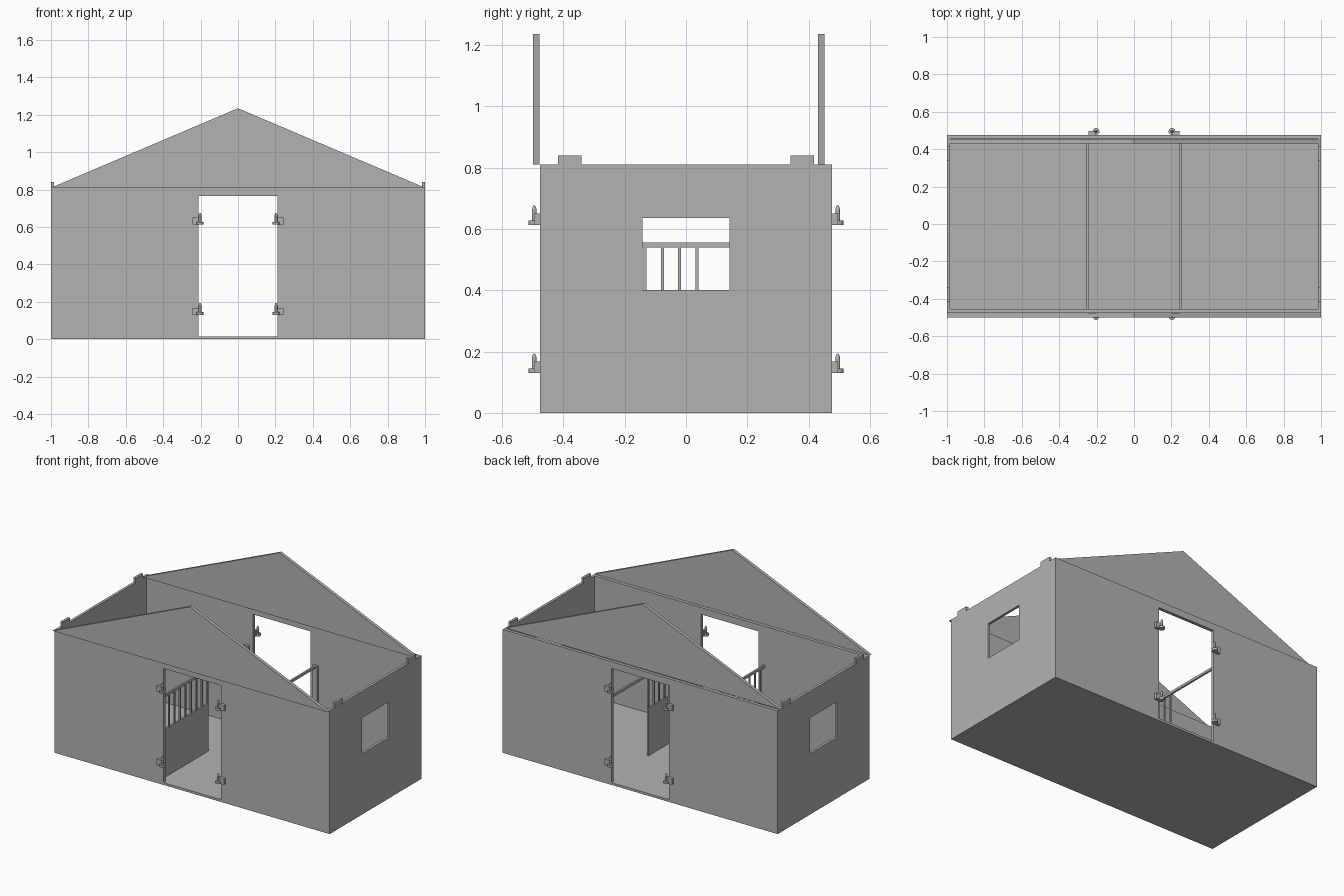
import bpy, bmesh
from mathutils import Vector

cube = bpy.data.objects.get("Cube")
if cube:
    bpy.data.objects.remove(cube, do_unlink=True)

grey = bpy.data.materials.new("plain_grey")
grey.use_nodes = True
colour = (0.45, 0.45, 0.45, 1)
grey.diffuse_color = colour
grey.node_tree.nodes["Principled BSDF"].inputs["Base Color"].default_value = colour


def finish(name, bm):
    bmesh.ops.recalc_face_normals(bm, faces=bm.faces)
    mesh = bpy.data.meshes.new(name)
    bm.to_mesh(mesh)
    bm.free()
    mesh.materials.append(grey)
    obj = bpy.data.objects.new(name, mesh)
    bpy.context.collection.objects.link(obj)
    return obj


def slab(name, points, faces, thickness):
    """Extrude a flat set of faces along a vector."""
    bm = bmesh.new()
    verts = [bm.verts.new(p) for p in points]
    flat = [bm.faces.new([verts[i] for i in f]) for f in faces]
    new = bmesh.ops.extrude_face_region(bm, geom=flat, use_keep_orig=True)["geom"]
    bmesh.ops.translate(bm, vec=Vector(thickness),
                        verts=[v for v in new if isinstance(v, bmesh.types.BMVert)])
    return finish(name, bm)


def add_box(bm, low, high):
    low, high = Vector(low), Vector(high)
    verts = bmesh.ops.create_cube(bm, size=1)["verts"]
    bmesh.ops.scale(bm, vec=high - low, verts=verts)
    bmesh.ops.translate(bm, vec=(low + high) / 2, verts=verts)


def box(name, low, high):
    bm = bmesh.new()
    add_box(bm, low, high)
    return finish(name, bm)


def add_post(bm, x, y, bottom, top, r1, r2):
    verts = bmesh.ops.create_cone(bm, cap_ends=True, segments=20, radius1=r1,
                                  radius2=r2, depth=top - bottom)["verts"]
    bmesh.ops.translate(bm, vec=(x, y, (bottom + top) / 2), verts=verts)


WALL_Y, T, EAVE, RIDGE = 0.476, 0.021, 0.81, 1.235
FLOOR, DOOR, LINTEL = 0.015, 0.21, 0.765

# Floor
box("floor", (-1, -WALL_Y, 0), (1, WALL_Y, FLOOR))

# Long walls with a doorway, and the gables above
outline = [(-1, FLOOR), (-DOOR, FLOOR), (-DOOR, LINTEL), (DOOR, LINTEL),
           (DOOR, FLOOR), (1, FLOOR), (1, EAVE), (-1, EAVE)]
for end, s, gable_y in (("front", -1, -0.499), ("back", 1, 0.43)):
    slab(end + "_wall", [(x, s * WALL_Y, z) for x, z in outline],
         [range(len(outline))], (0, -s * T, 0))
    slab(end + "_gable", [(x, gable_y, z) for x, z in ((-1, EAVE), (1, EAVE), (0, RIDGE))],
         [range(3)], (0, T, 0))


def rectangle(x, y1, y2, z1, z2):
    return [(x, y1, z1), (x, y2, z1), (x, y2, z2), (x, y1, z2)]


for side, s in (("left", 1), ("right", -1)):
    # Side wall with a window hole
    inner_y = WALL_Y - T
    slab(side + "_wall",
         rectangle(s, -inner_y, inner_y, FLOOR, EAVE) + rectangle(s, -0.142, 0.142, 0.4, 0.635),
         [(i, (i + 1) % 4, (i + 1) % 4 + 4, i + 4) for i in range(4)], (-s * 0.017, 0, 0))

    # Roof locating tabs
    for end, e in (("front", -1), ("back", 1)):
        xs = sorted((s * 0.999, s * 0.983))
        ys = sorted((e * 0.34, e * 0.418))
        box(f"{side}_{end}_roof_tab", (xs[0], ys[0], EAVE), (xs[1], ys[1], 0.84))

    # Stall partition: panel, bars, top rail and back post
    x, half = s * 0.25, 0.006
    end_y = 0.041
    box(side + "_stall_panel", (x - half, -inner_y, FLOOR), (x + half, end_y, 0.33))
    bm = bmesh.new()
    for i in range(9):
        y = end_y - 0.005 - i * 0.0565
        add_box(bm, (x - 0.005, y - 0.005, 0.33), (x + 0.005, y + 0.005, 0.54))
    finish(side + "_stall_bars", bm)
    box(side + "_stall_rail", (x - half, -inner_y, 0.54), (x + half, inner_y, 0.556))
    box(side + "_stall_post", (x - 0.016, inner_y - 0.016, FLOOR), (x + 0.016, inner_y, 0.556))

    # Door hinge brackets with upright pins
    for end, e in (("front", -1), ("back", 1)):
        for level, z in (("lower", 0.13), ("upper", 0.613)):
            bm = bmesh.new()
            px, py = s * 0.203, e * 0.495
            xs = sorted((s * 0.205, s * 0.244))
            ys = sorted((e * WALL_Y, e * 0.496))
            add_box(bm, (xs[0], ys[0], z), (xs[1], ys[1], z + 0.037))
            add_post(bm, px, py, z, z + 0.015, 0.018, 0.018)
            add_post(bm, px, py, z + 0.015, z + 0.05, 0.008, 0.008)
            add_post(bm, px, py, z + 0.05, z + 0.063, 0.008, 0.003)
            finish(f"{side}_{end}_{level}_hinge", bm)
